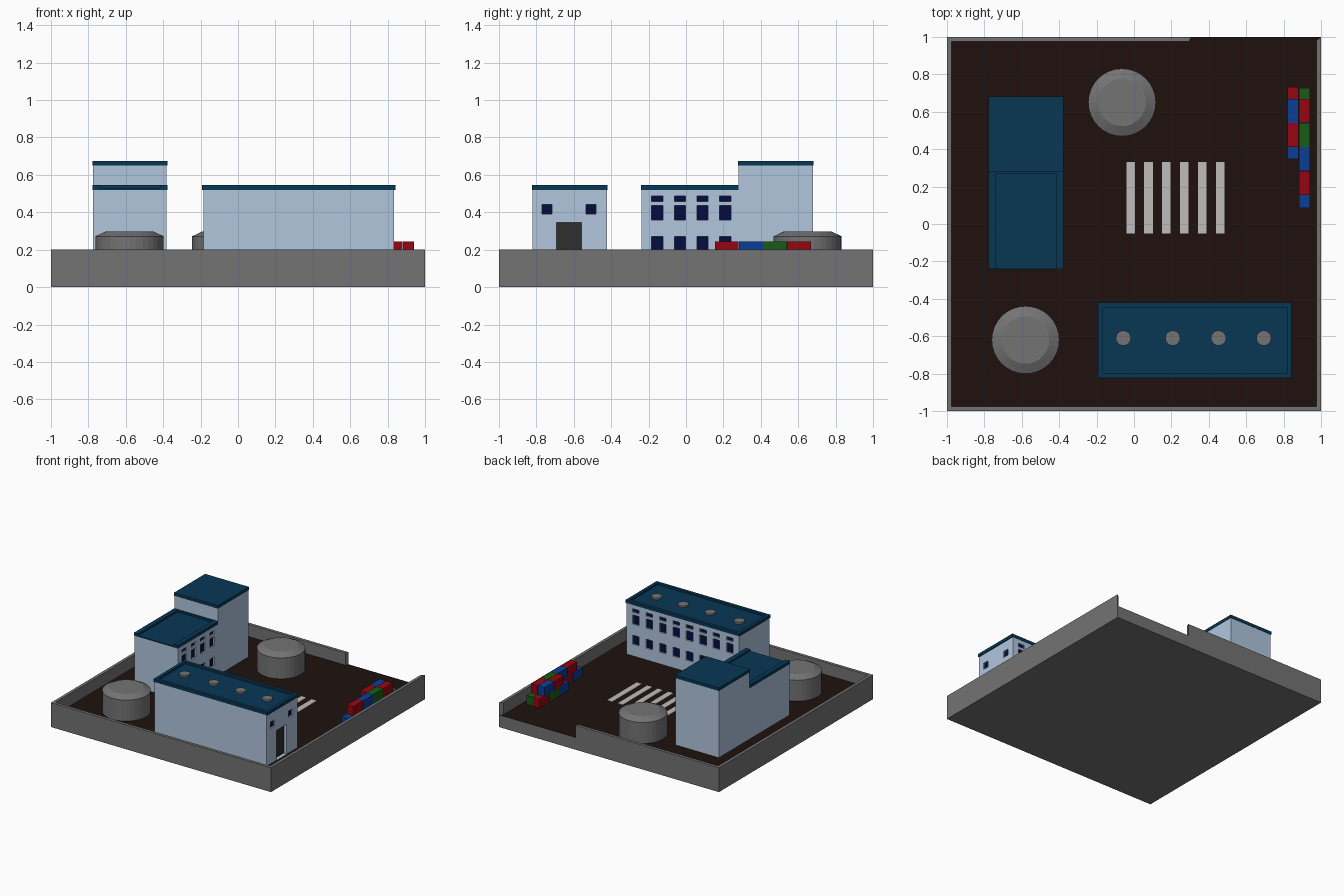
import bpy, bmesh, math
from mathutils import Matrix

if "Cube" in bpy.data.objects:
    bpy.data.objects.remove(bpy.data.objects["Cube"])

FLOOR = 0.10


def material(name, r, g, b):
    m = bpy.data.materials.new(name)
    m.diffuse_color = [(c / 255) ** 2.2 for c in (r, g, b)] + [1]
    m.use_nodes = True
    m.node_tree.nodes["Principled BSDF"].inputs["Base Color"].default_value = m.diffuse_color
    return m


WALL = material("pale_blue_wall", 175, 197, 221)
ROOF = material("dark_blue_roof", 17, 58, 86)
GLASS = material("navy_window", 14, 20, 66)
DOOR = material("dark_door", 50, 50, 50)
ASPHALT = material("asphalt", 36, 24, 21)
PAINT = material("road_paint", 190, 188, 186)
GREY = material("concrete", 115, 115, 115)
RED = material("red_steel", 150, 15, 25)
BLUE = material("blue_steel", 18, 65, 150)
GREEN = material("green_steel", 32, 92, 28)


def finish(name, bm, *mats):
    bmesh.ops.recalc_face_normals(bm, faces=bm.faces[:])
    mesh = bpy.data.meshes.new(name)
    bm.to_mesh(mesh)
    bm.free()
    for m in mats:
        mesh.materials.append(m)
    ob = bpy.data.objects.new(name, mesh)
    bpy.context.collection.objects.link(ob)
    return ob


def add_box(bm, lo, hi):
    mid = [(a + b) / 2 for a, b in zip(lo, hi)]
    size = [b - a for a, b in zip(lo, hi)]
    bmesh.ops.create_cube(bm, size=1, matrix=Matrix.Translation(mid) @ Matrix.Diagonal((*size, 1)))


def boxes(name, items, mat):
    bm = bmesh.new()
    for lo, hi in items:
        add_box(bm, lo, hi)
    return finish(name, bm, mat)


def prism(name, pts, axis, start, end, mat):
    """Extrude a 2D outline along one axis."""
    bm = bmesh.new()

    def place(p):
        q = list(p)
        q.insert(axis, start)
        return q
    face = bm.faces.new([bm.verts.new(place(p)) for p in pts])
    new = bmesh.ops.extrude_face_region(bm, geom=[face])["geom"]
    shift = [0, 0, 0]
    shift[axis] = end - start
    bmesh.ops.translate(bm, vec=shift, verts=[v for v in new if isinstance(v, bmesh.types.BMVert)])
    return finish(name, bm, mat)


def openings(name, wall, axis, face, rects, depth, mat):
    """Recess rectangles (u0, u1, z0, z1) into a wall and fill each with a panel."""
    def span(r, d0, d1, grow=0):
        lo, hi = [r[0] - grow, r[2] - grow], [r[1] + grow, r[3] + grow]
        lo.insert(axis, face + d0)
        hi.insert(axis, face + d1)
        return lo, hi
    cutter = boxes(name + "_cutter", [span(r, -depth, 0.02) for r in rects], WALL)
    cutter.hide_render = True
    cutter.hide_set(True)
    mod = wall.modifiers.new(name, 'BOOLEAN')
    mod.operation = 'DIFFERENCE'
    mod.solver = 'EXACT'
    mod.object = cutter
    boxes(name, [span(r, -depth - 0.004, -depth + 0.003, 0.001) for r in rects], mat)


def window_rows(centres):
    rows = [(0.195, 0.27), (0.36, 0.437), (0.458, 0.487)]
    return [(c - 0.03, c + 0.03, *z) for c in centres for z in rows]


# ground slab with asphalt top
bm = bmesh.new()
add_box(bm, (-1, -1, 0), (1, 1, FLOOR))
for f in bm.faces:
    f.material_index = int(f.calc_center_median().z > FLOOR - 0.001)
finish("ground_slab", bm, GREY, ASPHALT)

# perimeter wall with a gateway in the back right corner
T = 0.975
prism("perimeter_wall",
      [(0.305, 1), (-1, 1), (-1, -1), (1, -1), (1, 1), (T, 0.98), (T, -T), (-T, -T), (-T, T), (0.295, T)],
      2, FLOOR, 0.20, GREY)

# parking stripes
boxes("parking_stripes",
      [((x - 0.023, -0.05, FLOOR), (x + 0.023, 0.332, FLOOR + 0.004))
       for x in [-0.018 + 0.0957 * i for i in range(6)]], PAINT)

# long hall
hall = boxes("long_hall", [((-0.185, -0.82, FLOOR), (0.835, -0.423, 0.522))], WALL)
openings("hall_windows", hall, 1, -0.423,
         window_rows([0.325 + (i - 3.5) * 0.122 for i in range(8)]), 0.015, GLASS)
openings("hall_door", hall, 0, 0.835, [(-0.692, -0.56, FLOOR + 0.001, 0.345)], 0.03, DOOR)
openings("hall_end_windows", hall, 0, 0.835,
         [(y - 0.027, y + 0.027, 0.39, 0.443) for y in (-0.743, -0.507)], 0.015, GLASS)

# hall roof with sunken deck
bm = bmesh.new()
add_box(bm, (-0.192, -0.823, 0.52), (0.843, -0.42, 0.545))
top = max(bm.faces, key=lambda f: f.calc_center_median().z)
bmesh.ops.inset_region(bm, faces=[top], thickness=0.036)
ring = [e for e in top.edges]
new = bmesh.ops.extrude_discrete_faces(bm, faces=[top])["faces"][0]
bmesh.ops.translate(bm, vec=(0, 0, -0.015), verts=new.verts[:])
bmesh.ops.remove_doubles(bm, verts=bm.verts[:], dist=0.0001)
finish("hall_roof", bm, ROOF)

# roof vents
bm = bmesh.new()
for x in (-0.057, 0.207, 0.452, 0.694):
    bmesh.ops.create_cone(bm, cap_ends=True, segments=24, radius1=0.04, radius2=0.04, depth=0.016,
                          matrix=Matrix.Translation((x, -0.61, 0.537)))
finish("roof_vents", bm, GREY)

# office block: low wing and tower as one stepped outline
office = prism("office_block",
               [(-0.237, FLOOR), (0.68, FLOOR), (0.68, 0.652), (0.282, 0.652), (0.282, 0.522), (-0.237, 0.522)],
               0, -0.774, -0.381, WALL)
openings("office_windows", office, 0, -0.381,
         window_rows([0.028 + (i - 1.5) * 0.121 for i in range(4)]), 0.015, GLASS)

# office roofs: low wing deck open at the front, flat tower cap
X0, X1, Z0, Z1, ZT = -0.777, -0.378, 0.52, 0.53, 0.545
prism("office_wing_roof",
      [(X0, Z0), (X1, Z0), (X1, ZT), (X1 - 0.038, ZT), (X1 - 0.038, Z1), (X0 + 0.038, Z1), (X0 + 0.038, ZT), (X0, ZT)],
      1, -0.24, 0.282, ROOF)
boxes("office_roof_rib", [((X0 + 0.038, 0.27, Z1), (X1 - 0.038, 0.282, ZT))], ROOF)
boxes("tower_roof", [((X0, 0.279, 0.65), (X1, 0.683, 0.675))], ROOF)

# storage tanks: lathe-style profile of stacked rings
for name, cx, cy in (("front_tank", -0.58, -0.62), ("back_tank", -0.064, 0.65)):
    bm = bmesh.new()
    for r1, r2, z0, z1 in ((0.181, 0.181, FLOOR, 0.272), (0.181, 0.127, 0.272, 0.298)):
        bmesh.ops.create_cone(bm, cap_ends=True, segments=32, radius1=r1, radius2=r2, depth=z1 - z0,
                              matrix=Matrix.Translation((cx, cy, (z0 + z1) / 2)))
    bmesh.ops.remove_doubles(bm, verts=bm.verts[:], dist=0.0001)
    inner = [f for f in bm.faces if len(f.verts) > 4 and abs(f.calc_center_median().z - 0.272) < 0.001]
    bmesh.ops.delete(bm, geom=inner, context='FACES_ONLY')
    finish(name, bm, GREY)

# stacked shipping containers: column x, first y, layer, colours going back
STACKS = [(0.82, 0.348, 0, (BLUE, GREEN, RED)),
          (0.82, 0.412, 1, (RED, BLUE)),
          (0.881, 0.085, 0, (BLUE, RED, GREEN, BLUE, GREEN)),
          (0.881, 0.155, 1, (RED, BLUE, GREEN, RED))]
H = 0.0725
for s, (x, y, layer, colours) in enumerate(STACKS):
    for i, c in enumerate(colours):
        ya, z = y + i * 0.129, FLOOR + layer * H
        boxes(f"container_{s}_{i}", [((x, ya, z), (x + 0.059, ya + 0.127, z + H))], c)
